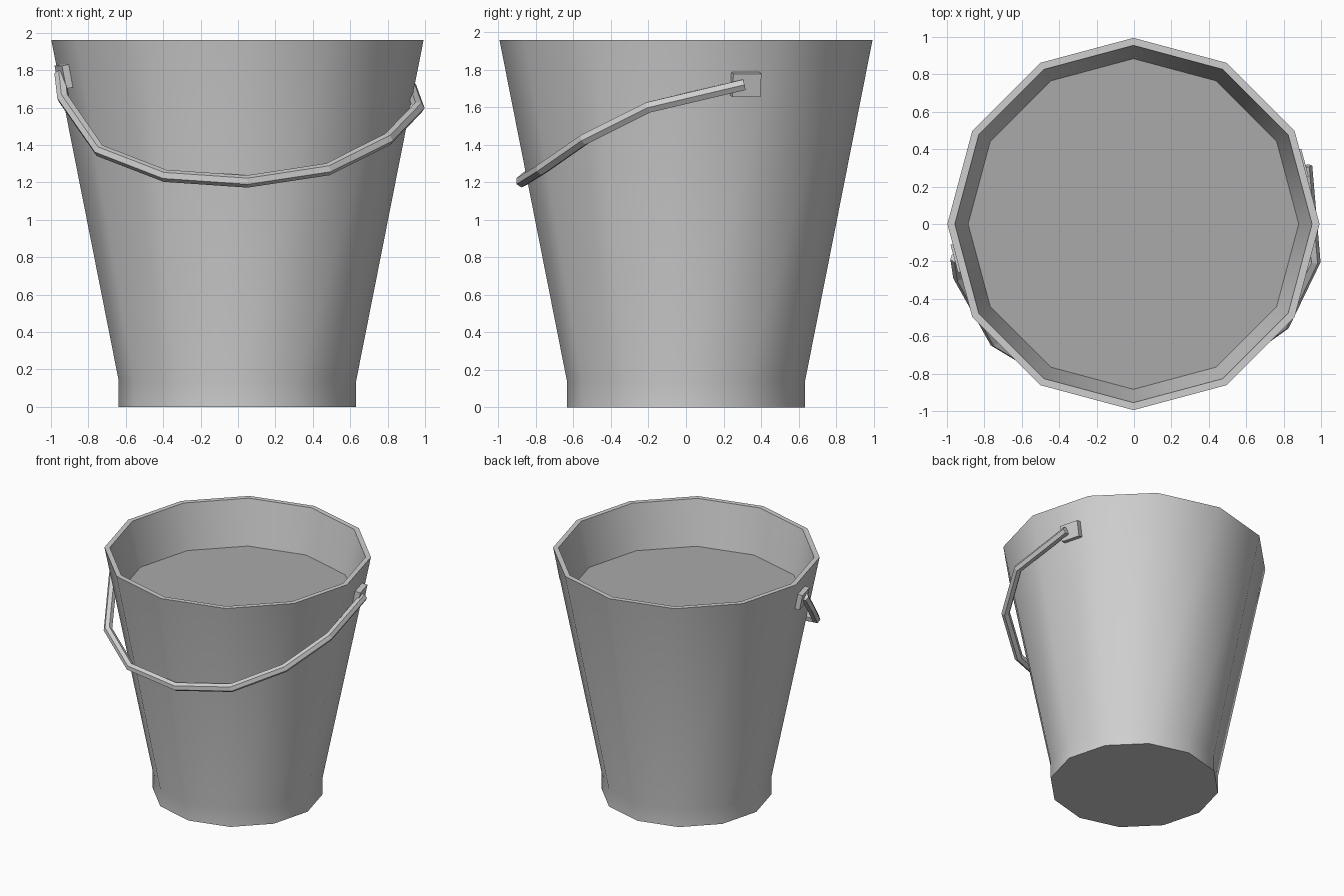
import bpy, bmesh, math
from mathutils import Vector, Matrix

if "Cube" in bpy.data.objects:
    bpy.data.objects.remove(bpy.data.objects["Cube"])

SIDES = 12
BASE_R, BASE_TOP, RIM_R, HEIGHT = 0.635, 0.14, 0.995, 1.96
SLOPE = (RIM_R - BASE_R) / (HEIGHT - BASE_TOP)
WALL = 0.04
CENTRE_X = -0.003


def material(name, value):
    mat = bpy.data.materials.new(name)
    mat.use_nodes = True
    colour = (value, value, value, 1)
    mat.diffuse_color = colour
    mat.node_tree.nodes["Principled BSDF"].inputs["Base Color"].default_value = colour
    return mat


metal = material("light_grey_metal", 0.62)
dull = material("dull_grey_liquid", 0.40)


def add_object(name, data, mat):
    obj = bpy.data.objects.new(name, data)
    obj.data.materials.append(mat)
    bpy.context.collection.objects.link(obj)
    return obj


def mesh_object(name, bm, mat):
    mesh = bpy.data.meshes.new(name)
    bm.to_mesh(mesh)
    bm.free()
    return add_object(name, mesh, mat)


def outer_radius(z):
    return BASE_R + max(0, z - BASE_TOP) * SLOPE


def ring(bm, radius, z):
    return [bm.verts.new((radius * math.cos(i * math.tau / SIDES),
                          radius * math.sin(i * math.tau / SIDES), z))
            for i in range(SIDES)]


# Bucket shell: outside wall, flat rim, inside wall and floor
bm = bmesh.new()
profile = [(BASE_R, 0), (BASE_R, BASE_TOP), (RIM_R, HEIGHT),
           (RIM_R - WALL, HEIGHT), (BASE_R - WALL, BASE_TOP)]
rings = [ring(bm, r, z) for r, z in profile]
for low, high in zip(rings, rings[1:]):
    for i in range(SIDES):
        j = (i + 1) % SIDES
        bm.faces.new((low[i], low[j], high[j], high[i]))
bm.faces.new(rings[0][::-1])
bm.faces.new(rings[-1])
bucket = mesh_object("bucket", bm, metal)
bucket.location.x = CENTRE_X
bpy.ops.object.select_all(action="DESELECT")
bucket.select_set(True)
bpy.context.view_layer.objects.active = bucket
bpy.ops.object.shade_smooth_by_angle(angle=math.radians(40))

# Contents filling the bucket to just below the rim
LEVEL = 1.6
bm = bmesh.new()
bm.faces.new(ring(bm, outer_radius(LEVEL) - WALL, LEVEL))
liquid = mesh_object("liquid_surface", bm, dull)
liquid.location.x = CENTRE_X


# Lugs: small plates lying on the sloping wall facets
def lug(name, angle, shift, z):
    thick = 0.05
    outward = Vector((math.cos(angle), math.sin(angle), 0))
    along = Vector((-math.sin(angle), math.cos(angle), 0))
    up = (outward * SLOPE + Vector((0, 0, 1))).normalized()
    normal = along.cross(up)
    apothem = outer_radius(z) * math.cos(math.pi / SIDES)
    centre = outward * apothem + along * shift + Vector((0, 0, z)) + normal * 0.015
    frame = Matrix((normal * thick, along * 0.155, up * 0.125)).transposed().to_4x4()
    bm = bmesh.new()
    bmesh.ops.create_cube(bm, size=1, matrix=Matrix.Translation(centre) @ frame)
    bmesh.ops.recalc_face_normals(bm, faces=bm.faces)
    mesh_object(name, bm, metal)


lug("left_lug", math.radians(15), 0.08, 1.725)
lug("right_lug", math.radians(195), -0.07, 1.77)

# Bail handle hanging around the front
path = [(0.92, 0.31, 1.72), (0.965, -0.2, 1.6), (0.80, -0.54, 1.43),
        (0.48, -0.77, 1.27), (0.05, -0.875, 1.205), (-0.39, -0.84, 1.235),
        (-0.74, -0.63, 1.37), (-0.935, -0.28, 1.65), (-0.95, -0.18, 1.78)]
curve = bpy.data.curves.new("handle", "CURVE")
curve.dimensions = "3D"
curve.bevel_depth = 0.033
curve.bevel_resolution = 1
curve.use_fill_caps = True
spline = curve.splines.new("POLY")
spline.points.add(len(path) - 1)
for point, co in zip(spline.points, path):
    point.co = (*co, 1)
spline.use_smooth = False
add_object("handle", curve, metal)
